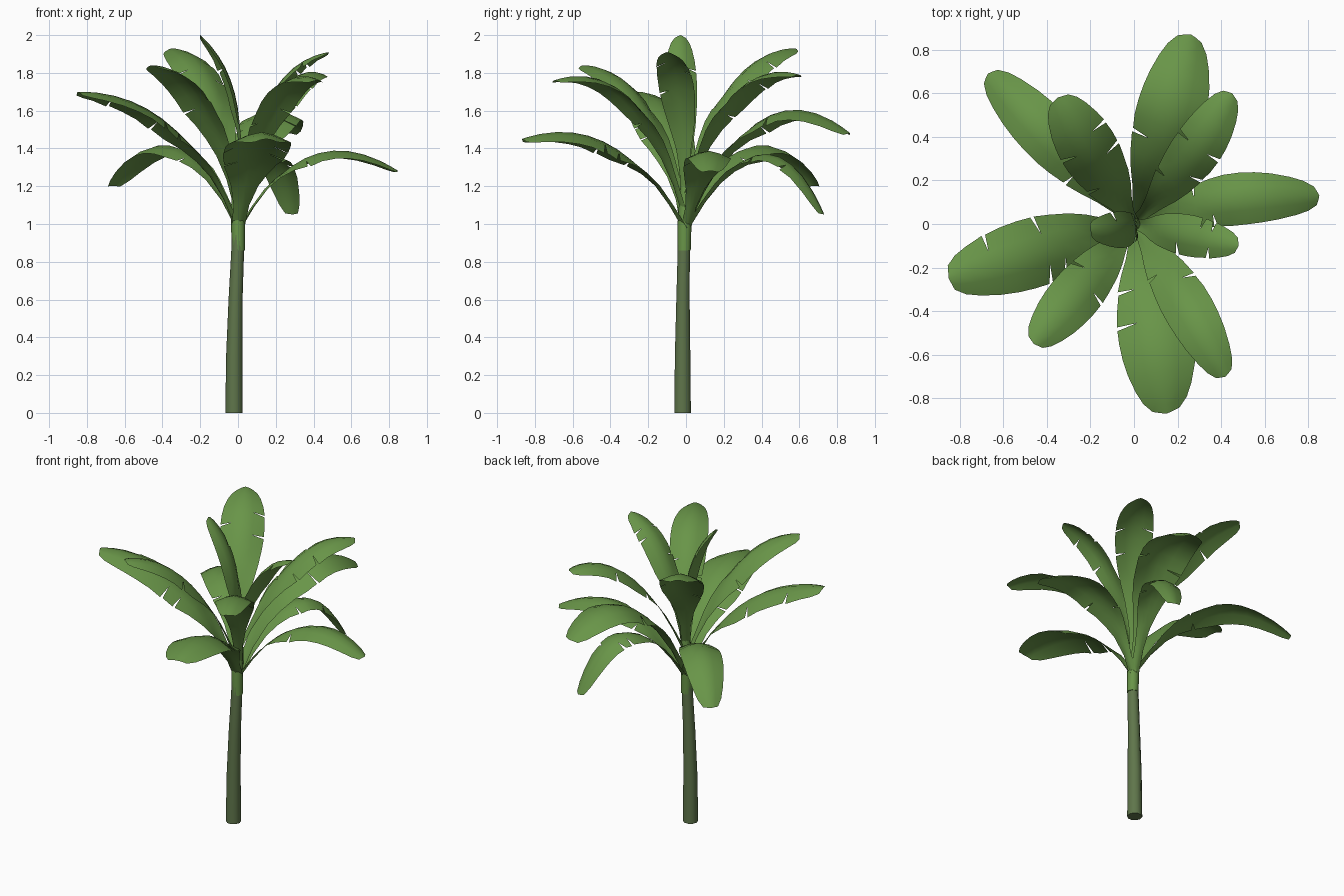
import bpy, bmesh, math, random
from mathutils import Vector

if "Cube" in bpy.data.objects:
    bpy.data.objects.remove(bpy.data.objects["Cube"])
random.seed(4)

def material(name, rgb):
    m = bpy.data.materials.new(name)
    m.diffuse_color = (*rgb, 1)
    m.use_nodes = True
    m.node_tree.nodes["Principled BSDF"].inputs["Base Color"].default_value = m.diffuse_color
    return m

LEAF = material("leaf green", (0.14, 0.30, 0.065))
STEM = material("stem green", (0.115, 0.18, 0.07))

def finish(bm, name, mat, angle=60):
    me = bpy.data.meshes.new(name)
    bm.to_mesh(me)
    bm.free()
    me.materials.append(mat)
    ob = bpy.data.objects.new(name, me)
    bpy.context.collection.objects.link(ob)
    bpy.ops.object.select_all(action='DESELECT')
    ob.select_set(True)
    bpy.context.view_layer.objects.active = ob
    bpy.ops.object.shade_smooth_by_angle(angle=math.radians(angle))
    return ob

def tube(name, rings, sides, mat):
    # rings: (x, y, z, radius)
    bm = bmesh.new()
    loops = [[bm.verts.new((x + r * math.cos(a), y + r * math.sin(a), z))
              for a in (2 * math.pi * k / sides for k in range(sides))]
             for x, y, z, r in rings]
    for a, b in zip(loops, loops[1:]):
        for k in range(sides):
            j = (k + 1) % sides
            bm.faces.new((a[k], a[j], b[j], b[k]))
    bm.faces.new(loops[0][::-1])
    bm.faces.new(loops[-1])
    return finish(bm, name, mat)

# trunk, slightly leaning, and the wrapped sheath above it
tube("trunk", [(-.021, -.018, 0, .046), (-.02, -.018, .3, .043), (-.013, -.016, .6, .037),
               (-.002, -.012, .85, .034), (0, -.01, 1.0, .03)], 10, STEM)
tube("sheath", [(.002, -.01, .86, .035), (0, -.008, 1.0, .037),
                (0, 0, 1.15, .034), (0, 0, 1.36, .014)], 8, LEAF)

# outline of a blade: (position along rib, share of full half width)
OUTLINE = [(0, .2), (.1, .24), (.2, .42), (.28, .63), (.36, .8), (.45, .92), (.54, .99),
           (.63, 1), (.72, .97), (.81, .89), (.9, .74), (.96, .58), (1, .36)]

def leaf(name, z0, mid, tip, half, tears):
    p0, p2 = Vector((0, 0, z0)), Vector(tip)
    m = Vector((mid[0] * .94, mid[1] * .94, mid[2]))
    d = Vector((tip[0], tip[1], 0)).normalized()
    p0 += d * .02
    c = 2 * m - (p0 + p2) / 2
    side = d.cross(Vector((0, 0, 1)))
    torn = {s: set(random.sample(range(4, 10), tears)) for s in (-1, 1)}
    bm = bmesh.new()

    def point(i, s, reach, shift=0, drop=0):
        t, f = OUTLINE[i]
        tan = ((c - p0) * (1 - t) + (p2 - c) * t).normalized()
        n = side.cross(tan)
        w = max(half * f, .028) * reach
        # stalk is cupped upwards, the blade droops from the rib
        bend = -.5 + .85 * min(1, t / .45)
        pos = p0 * (1 - t) ** 2 + c * (2 * t * (1 - t)) + p2 * t * t
        return bm.verts.new(pos + side * s * w - n * (bend * w * (.4 + .6 * reach) + drop)
                            + tan * (shift - .012 * reach))

    centre = [point(i, 1, 0) for i in range(len(OUTLINE))]
    for s in (-1, 1):
        inner = [point(i, s, .45) for i in range(len(OUTLINE))]
        start = point(0, s, 1)
        for i in range(len(OUTLINE) - 1):
            split = i + 1 in torn[s]
            end = point(i + 1, s, 1, -.008 if split else 0)
            for f in ((centre[i], inner[i], inner[i + 1], centre[i + 1]),
                      (inner[i], start, end, inner[i + 1])):
                bm.faces.new(f if s > 0 else f[::-1])
            start = point(i + 1, s, 1, .008, .006) if split else end
    return finish(bm, name, LEAF, 40)

# base height, middle of rib, tip, half width
LEAVES = [
    (1.00, (.15, .44, 1.56), (.26, .87, 1.48), .16),
    (1.15, (.25, .29, 1.69), (.45, .60, 1.79), .115),
    (1.00, (-.36, .37, 1.41), (-.67, .69, 1.20), .125),
    (1.20, (-.17, .28, 1.75), (-.35, .58, 1.93), .135),
    (.98, (.42, .11, 1.365), (.85, .13, 1.28), .12),
    (1.15, (.19, -.04, 1.69), (.48, -.10, 1.91), .095),
    (1.05, (.21, -.32, 1.66), (.42, -.70, 1.76), .115),
    (.98, (.09, -.43, 1.42), (.15, -.87, 1.45), .175),
    (1.10, (-.22, -.27, 1.66), (-.46, -.55, 1.84), .12),
    (1.00, (-.39, -.11, 1.53), (-.85, -.25, 1.70), .16),
    (1.15, (-.01, -.02, 1.66), (-.20, -.03, 2.00), .085),
    (.98, (.17, .43, 1.37), (.29, .73, 1.05), .10),
]
for k, (z0, mid, tip, half) in enumerate(LEAVES):
    leaf(f"leaf_{k + 1}", z0, mid, tip, half, 1 + k % 2)
